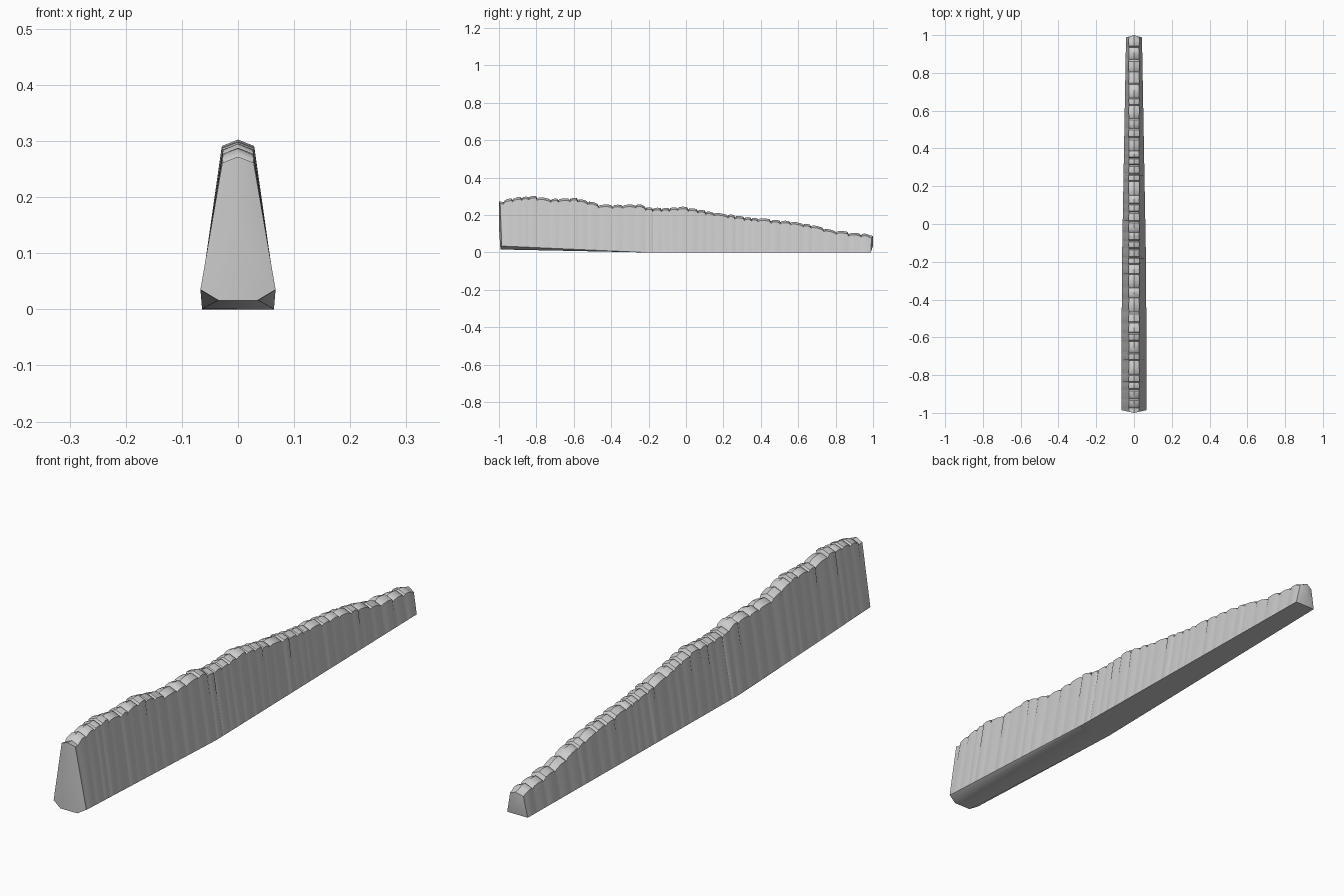
import bpy, bmesh, random

random.seed(7)

cube = bpy.data.objects.get("Cube")
if cube:
    bpy.data.objects.remove(cube, do_unlink=True)

stone = bpy.data.materials.new("stone_grey")
stone.use_nodes = True
stone.diffuse_color = (0.6, 0.6, 0.6, 1)
stone.node_tree.nodes["Principled BSDF"].inputs["Base Color"].default_value = (0.6, 0.6, 0.6, 1)

# Height of the ridge along the length: (y, z)
CREST = [(-1, .272), (-.95, .286), (-.89, .297), (-.8, .299), (-.72, .286),
         (-.58, .288), (-.46, .256), (-.25, .254), (-.2, .236), (0, .24),
         (.1, .224), (.2, .202), (.4, .18), (.56, .167), (.68, .143),
         (.8, .112), (.98, .097), (1, .088)]
KINK = -.22  # where the undercut of the base ends and the taper begins


def mix(a, b, t):
    return a + (b - a) * t


def crest(y):
    for (y0, z0), (y1, z1) in zip(CREST, CREST[1:]):
        if y <= y1:
            return mix(z0, z1, (y - y0) / (y1 - y0))
    return CREST[-1][1]


def section(y, lift, shoulder):
    """Gabled cross-section with a chamfered underside toward the front."""
    cut = max(0, (KINK - y) / (1 + KINK))
    w = mix(.064, .067, cut) if y < KINK else mix(.064, .042, (y - KINK) / (1 - KINK))
    flat = mix(w, .035, cut)
    top = crest(y) + lift
    half = [(flat, .016 * cut), (w, .035 * cut), (shoulder, top - .011)]
    ring = half + [(0, top)] + [(-x, z) for x, z in reversed(half)]
    # Both ends bulge outward slightly along the centre line
    bulge = .015 if y < -.99 else (-.012 if y > .99 else 0)
    return [(x, y + bulge * min(1, abs(x) / w), z) for x, z in ring]


# Stations: one rounded lump of stone after another along the ridge
stations = [(-1, 0, .028)]
y = -.975
while y < .965:
    end = min(y + random.uniform(.035, .075), .975)
    if .975 - end < .03:
        end = .975
    lump = random.uniform(-.003, .003)
    stations.append((y, -.007 + lump, .026))
    for f, rise in ((.14, 0), (.5, .003), (.86, .001)):
        stations.append((mix(y, end, f), rise + lump, .028 + random.uniform(-.002, .0015)))
    y = end
stations += [(.975, -.003, .028), (1, 0, .027)]

# Loft the wall
bm = bmesh.new()
rings = [[bm.verts.new(p) for p in section(*s)] for s in stations]
n = len(rings[0])
for a, b in zip(rings, rings[1:]):
    for i in range(n):
        j = (i + 1) % n
        bm.faces.new((a[i], a[j], b[j], b[i]))

# Convex end caps
caps = [bm.faces.new(rings[0]), bm.faces.new(rings[-1])]
poked = bmesh.ops.poke(bm, faces=caps)
for v in poked["verts"]:
    v.co.x = 0
    v.co.y = -1 if v.co.y < 0 else 1

bmesh.ops.remove_doubles(bm, verts=bm.verts, dist=.0003)
bmesh.ops.recalc_face_normals(bm, faces=bm.faces)

mesh = bpy.data.meshes.new("stone_ridge_wall")
bm.to_mesh(mesh)
bm.free()
mesh.materials.append(stone)
wall = bpy.data.objects.new("stone_ridge_wall", mesh)
bpy.context.collection.objects.link(wall)

bpy.ops.object.select_all(action="DESELECT")
wall.select_set(True)
bpy.context.view_layer.objects.active = wall
bpy.ops.object.shade_smooth_by_angle(angle=.6)
